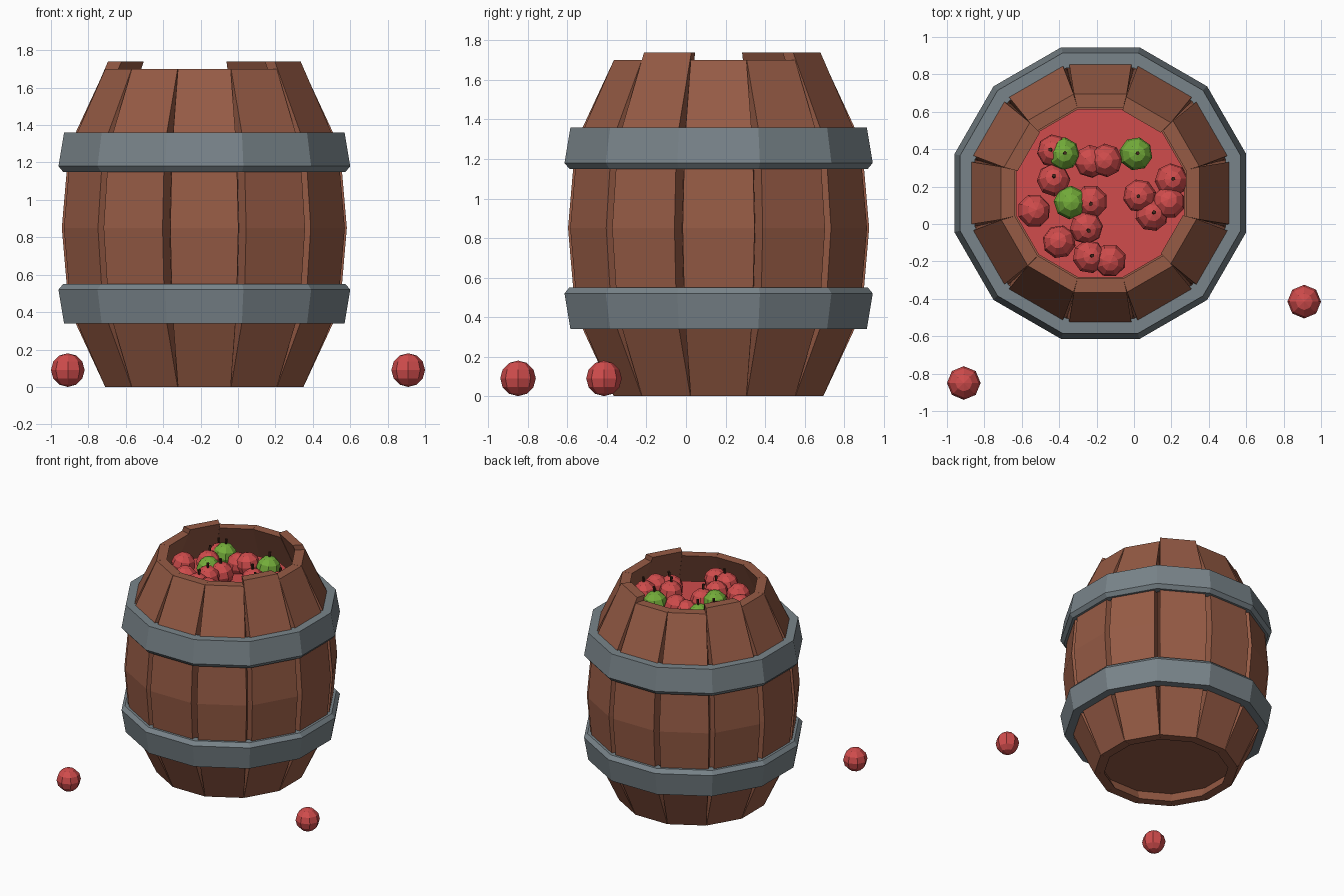
import bpy, bmesh, math, random
from mathutils import Matrix, Vector

if "Cube" in bpy.data.objects:
    bpy.data.objects.remove(bpy.data.objects["Cube"])

random.seed(4)
CX, CY = -0.18, 0.165          # barrel axis
T15 = math.tan(math.radians(15))


def mat(name, r, g, b):
    lin = [((c / 255 + 0.055) / 1.055) ** 2.4 for c in (r, g, b)]
    m = bpy.data.materials.new(name)
    m.diffuse_color = (*lin, 1)
    m.use_nodes = True
    m.node_tree.nodes["Principled BSDF"].inputs["Base Color"].default_value = m.diffuse_color
    return m


WOOD = mat("brown wood", 150, 91, 69)
STEEL = mat("grey steel", 121, 132, 138)
RED = mat("apple red", 208, 76, 76)
GREEN = mat("apple green", 116, 173, 58)
STEM = mat("dark stem", 66, 40, 28)


def finish(bm, name, *mats):
    bmesh.ops.recalc_face_normals(bm, faces=bm.faces)
    me = bpy.data.meshes.new(name)
    bm.to_mesh(me)
    bm.free()
    for m in mats:
        me.materials.append(m)
    ob = bpy.data.objects.new(name, me)
    bpy.context.collection.objects.link(ob)
    return ob


def bridge(bm, loops, closed=False):
    """Skin consecutive rings of vertices; cap the ends unless closed."""
    n = len(loops[0])
    pairs = list(zip(loops, loops[1:]))
    if closed:
        pairs.append((loops[-1], loops[0]))
    for a, b in pairs:
        for i in range(n):
            j = (i + 1) % n
            bm.faces.new((a[i], a[j], b[j], b[i]))
    if not closed:
        bm.faces.new(loops[0])
        bm.faces.new(loops[-1])


# Staves: height, outer apothem, outer half width
PROFILE = [(0, 0.53, 0.141), (0.42, 0.725, 0.172), (0.85, 0.762, 0.182),
           (1.28, 0.725, 0.172), (1.70, 0.53, 0.141)]
RAISED = (60, 150, 330)


def stave(angle):
    bm = bmesh.new()
    rot = Matrix.Rotation(math.radians(angle), 3, 'Z')
    pts = PROFILE[:]
    if angle in RAISED:
        pts[-1] = (1.74, 0.515, 0.138)
    loops = []
    for z, a, h in pts:
        i = a - 0.073
        ring = [(a, -h), (a, h), (i, i * T15), (i, -i * T15)]
        loops.append([bm.verts.new(rot @ Vector((x, y, z)) + Vector((CX, CY, 0)))
                      for x, y in ring])
    bridge(bm, loops)
    finish(bm, f"stave_{angle}", WOOD)


for k in range(12):
    stave(k * 30)


# Hoops: twelve-sided rings, the upper one mirrored about mid height
def hoop(name, profile):
    bm = bmesh.new()
    loops = []
    for a, z in profile:
        r = a / math.cos(math.radians(15))
        loops.append([bm.verts.new((CX + r * math.cos(math.radians(15 + 30 * k)),
                                    CY + r * math.sin(math.radians(15 + 30 * k)), z))
                      for k in range(12)])
    bridge(bm, loops, closed=True)
    finish(bm, name, STEEL)


HOOP = [(0.67, 0.34), (0.75, 0.34), (0.78, 0.52), (0.755, 0.55), (0.70, 0.55)]
hoop("lower_hoop", HOOP)
hoop("upper_hoop", [(a, 1.70 - z) for a, z in HOOP])


# Floor board and the red fill below the apples
def disc(name, apothem, z, depth, m):
    bm = bmesh.new()
    r = apothem / math.cos(math.radians(15))
    bmesh.ops.create_cone(bm, cap_ends=True, segments=12, radius1=r, radius2=r, depth=depth,
                          matrix=Matrix.Translation((CX, CY, z)) @
                          Matrix.Rotation(math.radians(15), 4, 'Z'))
    finish(bm, name, m)


disc("floor_board", 0.50, 0.11, 0.04, WOOD)
disc("apple_fill", 0.45, 1.49, 0.02, RED)


# Apples: low-poly spheres, some with a stem
def apple(name, x, y, z, m, stem=False, tilt=0.0):
    bm = bmesh.new()
    bmesh.ops.create_uvsphere(bm, u_segments=8, v_segments=6, radius=0.09)
    if stem:
        old = set(bm.faces)
        bmesh.ops.create_cone(bm, cap_ends=True, segments=5, radius1=0.008, radius2=0.011,
                              depth=0.05, matrix=Matrix.Translation((0, 0, 0.102)))
        for f in bm.faces:
            if f not in old:
                f.material_index = 1
    ob = finish(bm, name, m, STEM)
    ob.location = (x, y, z)
    ob.rotation_euler = (random.uniform(-tilt, tilt), random.uniform(-tilt, tilt),
                         random.uniform(0, 6) if tilt else math.radians(22.5 * 0))


PILE = [(-0.43, 0.39, 1), (-0.23, 0.335, 0), (-0.15, 0.34, 0), (-0.43, 0.235, 1),
        (-0.535, 0.07, 0), (-0.23, 0.12, 1), (-0.255, -0.02, 1), (-0.40, -0.095, 0),
        (-0.24, -0.175, 1), (-0.13, -0.195, 0), (0.03, 0.15, 1), (0.095, 0.05, 1),
        (0.20, 0.235, 1), (0.185, 0.115, 0)]
for n, (x, y, s) in enumerate(PILE):
    apple(f"red_apple_{n}", x, y, 1.56 + random.uniform(-0.015, 0.015), RED, s, 0.2)
for n, (x, y) in enumerate([(-0.38, 0.375), (0.01, 0.375), (-0.34, 0.115)]):
    apple(f"green_apple_{n}", x, y, 1.57, GREEN, n != 2, 0.15)

# Two apples on the ground
apple("ground_apple_right", 0.91, -0.415, 0.09, RED)
apple("ground_apple_left", -0.91, -0.85, 0.09, RED)
